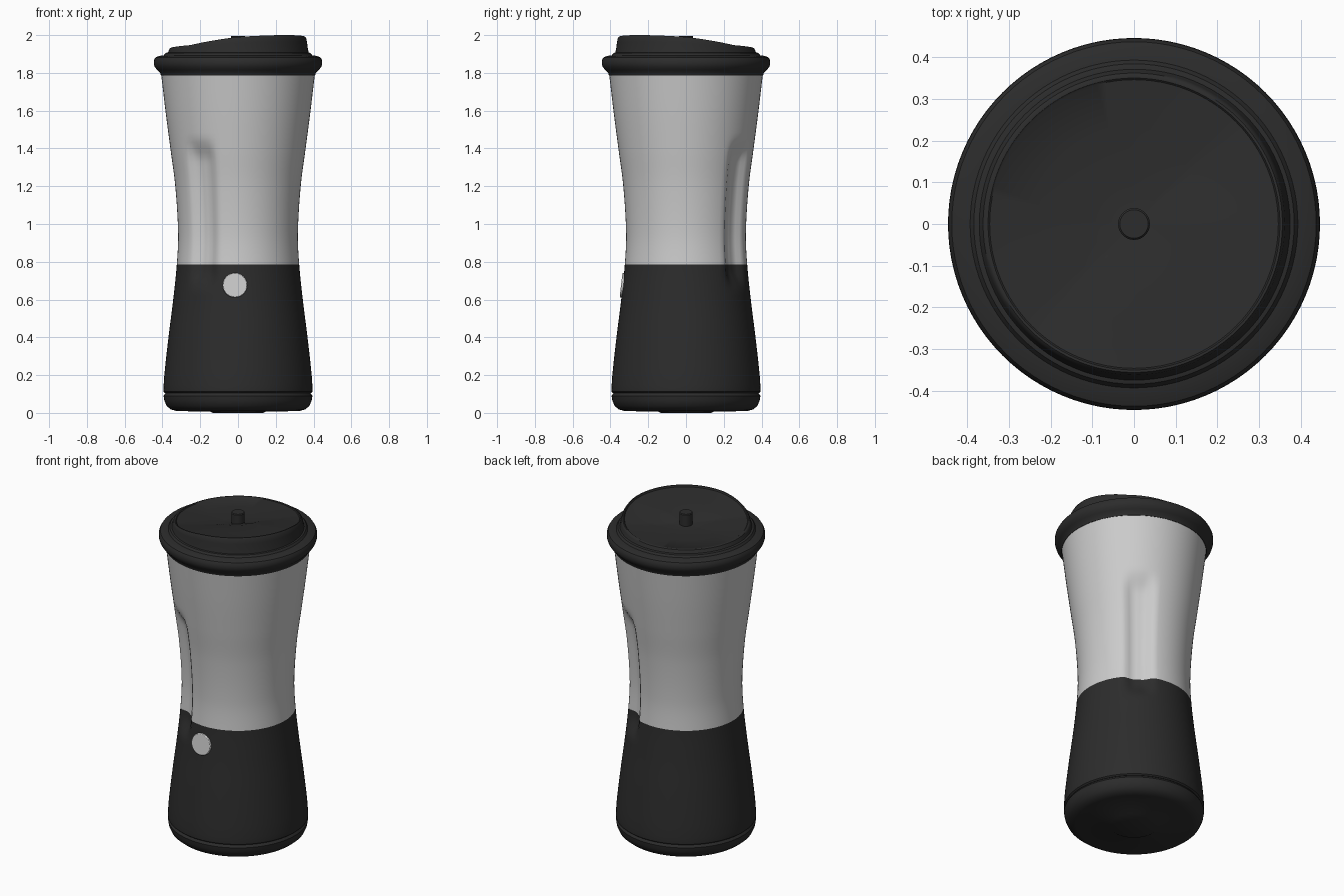
import bpy, bmesh, math
from math import cos, sin, pi, radians

if "Cube" in bpy.data.objects:
    bpy.data.objects.remove(bpy.data.objects["Cube"])

SEG = 96


def material(name, v):
    m = bpy.data.materials.new(name)
    m.diffuse_color = (v, v, v, 1)
    m.use_nodes = True
    m.node_tree.nodes["Principled BSDF"].inputs["Base Color"].default_value = m.diffuse_color
    return m


dark = material("dark_plastic", 0.025)
light = material("light_button", 0.6)


def smoothstep(a, b, x):
    t = min(max((x - a) / (b - a), 0), 1)
    return t * t * (3 - 2 * t)


def finish(ob, mat):
    if mat:
        ob.data.materials.append(mat)
    bpy.ops.object.select_all(action='DESELECT')
    ob.select_set(True)
    bpy.context.view_layer.objects.active = ob
    bpy.ops.object.shade_smooth_by_angle(angle=radians(35))


def lathe(name, profile, mat=None, shape=None):
    """Revolve (r, z) points; shape(r, z, angle) may return a changed (r, z)."""
    bm = bmesh.new()
    rings = []
    for r, z in profile:
        if r == 0:
            rings.append([bm.verts.new((0, 0, z))])
            continue
        ring = []
        for i in range(SEG):
            a = 2 * pi * i / SEG
            rr, zz = shape(r, z, a) if shape else (r, z)
            ring.append(bm.verts.new((rr * cos(a), rr * sin(a), zz)))
        rings.append(ring)
    for lo, hi in zip(rings, rings[1:]):
        for i in range(SEG):
            j = (i + 1) % SEG
            if len(lo) == 1:
                bm.faces.new((lo[0], hi[j], hi[i]))
            elif len(hi) == 1:
                bm.faces.new((lo[i], lo[j], hi[0]))
            else:
                bm.faces.new((lo[i], lo[j], hi[j], hi[i]))
    bmesh.ops.recalc_face_normals(bm, faces=bm.faces)
    me = bpy.data.meshes.new(name)
    bm.to_mesh(me)
    bm.free()
    ob = bpy.data.objects.new(name, me)
    bpy.context.collection.objects.link(ob)
    finish(ob, mat)
    return ob


# Waisted silhouette shared by the sleeve and the cup
KEYS = [(0.10, .396), (0.2, .390), (0.4, .368), (0.6, .343), (0.785, .324),
        (0.95, .317), (1.2, .332), (1.4, .358), (1.6, .384), (1.82, .410)]


def radius(z):
    n = len(KEYS)
    for i in range(n - 1):
        (z0, r0), (z1, r1) = KEYS[i], KEYS[i + 1]
        if z <= z1 or i == n - 2:
            za, ra = KEYS[max(i - 1, 0)]
            zb, rb = KEYS[min(i + 2, n - 1)]
            h, t = z1 - z0, (z - z0) / (z1 - z0)
            m0, m1 = h * (r1 - ra) / (z1 - za), h * (rb - r0) / (zb - z0)
            return ((2*t**3 - 3*t*t + 1) * r0 + (t**3 - 2*t*t + t) * m0
                    + (3*t*t - 2*t**3) * r1 + (t**3 - t*t) * m1)


# Two opposite finger grooves
def grooved(r, z, a):
    d = (math.degrees(a) - 55) % 180
    d = min(d, 180 - d)
    side = 1 - smoothstep(5, 17, d)
    along = smoothstep(0.64, 0.76, z) * (1 - smoothstep(1.33, 1.47, z))
    return r - 0.036 * side * along, z


def wall(z0, z1, n):
    return [(radius(z0 + (z1 - z0) * i / n), z0 + (z1 - z0) * i / n) for i in range(n + 1)]


lathe("cup_body", wall(0.785, 1.82, 40), None, grooved)
lathe("lower_sleeve", [(0, .105), (.386, .105), (.394, .112)] + wall(0.125, 0.785, 28), dark, grooved)

# Base with rounded foot
lathe("base_foot", [(0, 0), (.135, 0), (.145, .006), (.325, .01), (.355, .018), (.378, .037),
                    (.390, .065), (.394, .09), (.386, .102), (.378, .112)], dark)

# Lid collar
lathe("lid_collar", [(.36, 1.785), (.408, 1.785), (.412, 1.80), (.428, 1.815), (.441, 1.832),
                     (.446, 1.848), (.445, 1.868), (.437, 1.882), (.415, 1.890), (.393, 1.893),
                     (.384, 1.905), (.372, 1.908), (.34, 1.908)], dark)

# Sloping lid top: rim is highest at front right, lowest at back left
RIM = [(-1, 1.930), (-.7, 1.932), (0, 1.947), (.7, 1.990), (1, 2.0)]


def rim_height(a):
    t = cos(a + pi / 4)
    for (t0, h0), (t1, h1) in zip(RIM, RIM[1:]):
        if t <= t1 + 1e-6:
            return h0 + (h1 - h0) * (t - t0) / (t1 - t0)
    return RIM[-1][1]


def sloped(r, f, a):
    # f runs from 0 at the collar to 1 at the rim
    return r, 1.90 + (rim_height(a) - 1.90) * f


lathe("lid_top", [(.376, 0), (.370, .3), (.366, .65), (.362, .9), (.356, 1), (.350, 1),
                  (.346, .9), (.23, .72), (.10, .58), (0, 1.925)], dark, sloped)

# Centre post on the lid
lathe("lid_post", [(.038, 1.92), (.038, 1.992), (.034, 1.996), (0, 1.996)], dark)

# Round front button, tilted to follow the sleeve
bpy.ops.mesh.primitive_cylinder_add(vertices=48, radius=0.065, depth=0.03,
                                    location=(-0.016, -0.329, 0.675),
                                    rotation=(radians(90 - 6.5), 0, 0))
button = bpy.context.object
button.name = "front_button"
bevel = button.modifiers.new("soft_edge", 'BEVEL')
bevel.width = 0.004
bevel.segments = 2
finish(button, light)
